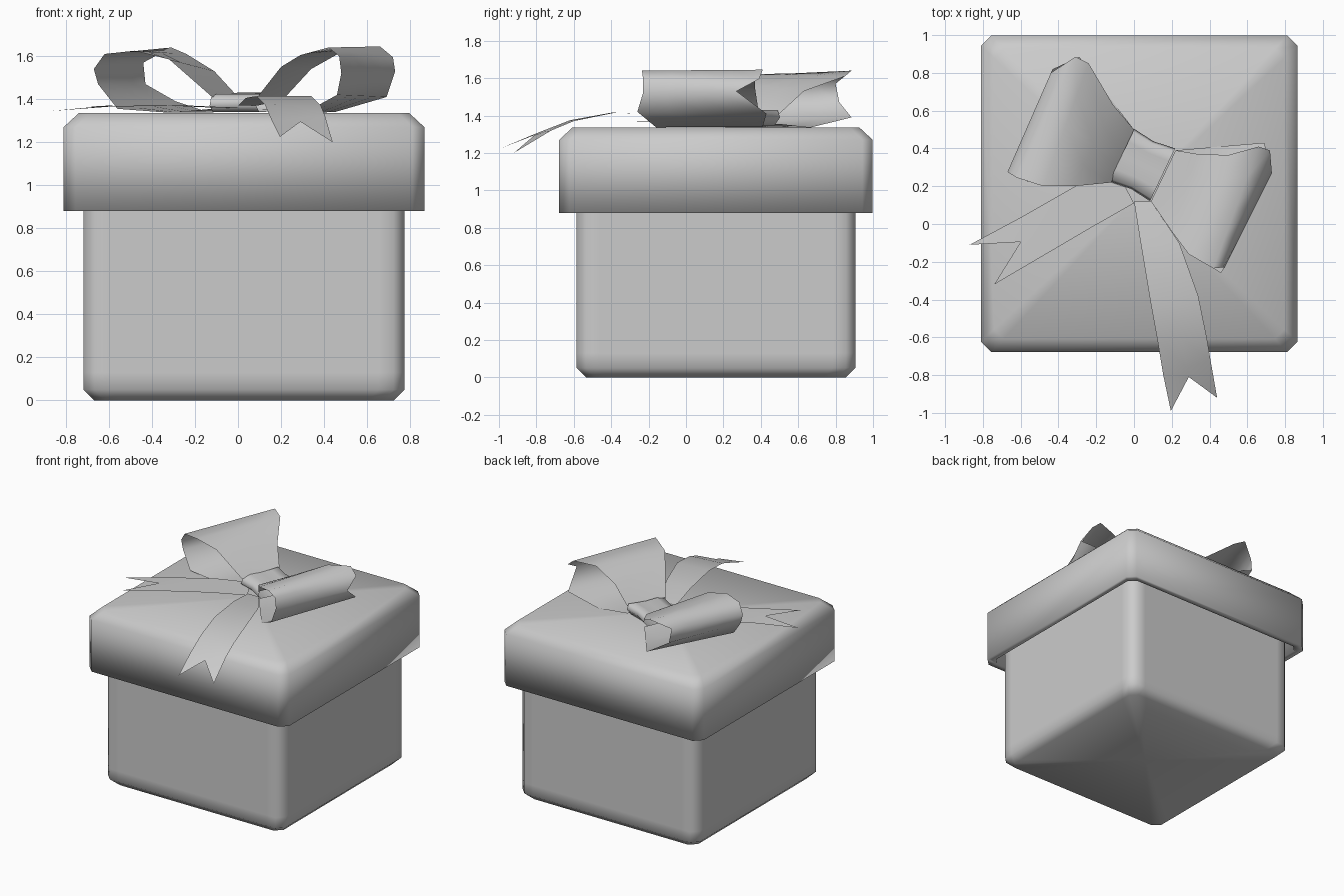
import bpy, bmesh
from mathutils import Vector

if "Cube" in bpy.data.objects:
    bpy.data.objects.remove(bpy.data.objects["Cube"])

grey = bpy.data.materials.new("plain_grey")
grey.diffuse_color = (0.6, 0.6, 0.6, 1)
grey.use_nodes = True
grey.node_tree.nodes["Principled BSDF"].inputs["Base Color"].default_value = grey.diffuse_color


def finish(name, bm):
    me = bpy.data.meshes.new(name)
    bm.to_mesh(me)
    bm.free()
    me.materials.append(grey)
    for p in me.polygons:
        p.use_smooth = True
    ob = bpy.data.objects.new(name, me)
    bpy.context.collection.objects.link(ob)
    return ob


def square_ring(bm, cx, cy, h, cut, z, inset):
    """Square outline with cut corners; optional support points on each side."""
    e = h - cut
    side = [(-e, -h), (e, -h)]
    if inset:
        side = [(-e, -h), (-e + inset, -h), (e - inset, -h), (e, -h)]
    pts = []
    for _ in range(4):
        pts += side
        side = [(-y, x) for x, y in side]
    return [bm.verts.new((cx + x, cy + y, z)) for x, y in pts]


def stack(name, cx, cy, levels, inset=0):
    """Loft rings (half width, corner cut, height), closed by fans at both ends."""
    bm = bmesh.new()
    rings = [square_ring(bm, cx, cy, h, c, z, inset) for h, c, z in levels]
    n = len(rings[0])
    for a, b in zip(rings, rings[1:]):
        for i in range(n):
            j = (i + 1) % n
            bm.faces.new((a[i], a[j], b[j], b[i]))
    for ring, z, flip in ((rings[0], levels[0][2], True), (rings[-1], levels[-1][2], False)):
        mid = bm.verts.new((cx, cy, z))
        for i in range(n):
            f = (ring[i], ring[(i + 1) % n], mid)
            bm.faces.new(f[::-1] if flip else f)
    return finish(name, bm)


def ribbon(name, edge_a, edge_b, across=4, closed=False):
    """Strip spanned between two edge paths."""
    bm = bmesh.new()
    rows = [[bm.verts.new(Vector(a).lerp(Vector(b), k / across)) for k in range(across + 1)]
            for a, b in zip(edge_a, edge_b)]
    pairs = list(zip(rows, rows[1:]))
    if closed:
        pairs.append((rows[-1], rows[0]))
    for r, s in pairs:
        for k in range(across):
            bm.faces.new((r[k], r[k + 1], s[k + 1], s[k]))
    return finish(name, bm)


def tail(name, left, right, notch):
    """Flat ribbon end with a swallow-tail notch; the last pair are the tips."""
    bm = bmesh.new()
    rows = []
    for i, (a, b) in enumerate(zip(left, right)):
        m = notch if i == len(left) - 1 else (Vector(a) + Vector(b)) / 2
        rows.append([bm.verts.new(p) for p in (a, m, b)])
    for r, s in zip(rows, rows[1:]):
        for k in range(2):
            bm.faces.new((r[k], s[k], s[k + 1], r[k + 1]))
    return finish(name, bm)


# Box body with bevelled base
stack("box", 0.028, 0.16, [(0.695, 0.05, 0), (0.745, 0.05, 0.05), (0.745, 0.05, 0.13),
                           (0.745, 0.05, 0.9), (0.745, 0.05, 0.98)], 0.07)

# Lid with hollow underside and bevelled top
stack("lid", 0.028, 0.16, [(0.79, 0.05, 0.97), (0.79, 0.05, 0.88), (0.838, 0.055, 0.88),
                           (0.838, 0.055, 1.27), (0.768, 0.05, 1.335)])

# Bow loops: front edge and back edge, from the knot over the top and back underneath
ribbon("left_bow_loop",
       [(-.12, .22, 1.41), (-.32, .2, 1.585), (-.48, .2, 1.625), (-.62, .245, 1.61),
        (-.67, .275, 1.54), (-.65, .27, 1.47), (-.56, .225, 1.355), (-.32, .21, 1.337), (-.12, .22, 1.355)],
       [(0, .5, 1.41), (-.11, .63, 1.53), (-.24, .85, 1.61), (-.31, .885, 1.64),
        (-.44, .80, 1.57), (-.43, .82, 1.47), (-.29, .885, 1.39), (-.13, .67, 1.337), (0, .5, 1.355)])
ribbon("right_bow_loop",
       [(.09, .12, 1.41), (.2, -.04, 1.55), (.29, -.16, 1.605), (.42, -.235, 1.64),
        (.47, -.23, 1.60), (.48, -.23, 1.52), (.46, -.26, 1.42), (.31, -.16, 1.337), (.09, .12, 1.355)],
       [(.22, .39, 1.41), (.34, .37, 1.54), (.5, .365, 1.63), (.66, .41, 1.645),
        (.72, .39, 1.595), (.73, .27, 1.53), (.69, .43, 1.41), (.45, .41, 1.34), (.22, .39, 1.355)])

# Knot band wrapped around the bow centre, pinched in the middle
axis, wrap, centre = Vector((.9, -.43, 0)), Vector((.43, .9, 0)), Vector((.043, .312, 0))
profile = [(-.155, 1.37), (-.14, 1.41), (-.08, 1.425), (0, 1.42), (.08, 1.425), (.14, 1.43),
           (.155, 1.39), (.12, 1.345), (-.12, 1.34)]
rows = [[centre + axis * u + wrap * (w * s) + Vector((0, 0, z)) for w, z in profile]
        for u, s in ((-.12, 1), (0, .9), (.12, 1))]
knot_bm = bmesh.new()
vs = [[knot_bm.verts.new(p) for p in r] for r in rows]
for a, b in zip(vs, vs[1:]):
    for i in range(len(profile)):
        j = (i + 1) % len(profile)
        knot_bm.faces.new((a[i], b[i], b[j], a[j]))
finish("bow_knot", knot_bm)

# Ribbon tails
tail("front_ribbon_tail",
     [(0, .12, 1.37), (.035, -.1, 1.405), (.085, -.4, 1.415), (.125, -.62, 1.375), (.155, -.8, 1.305), (.195, -.99, 1.225)],
     [(.09, .12, 1.37), (.24, -.1, 1.405), (.34, -.38, 1.415), (.385, -.6, 1.37), (.405, -.72, 1.32), (.44, -.92, 1.20)],
     (.29, -.81, 1.295))
tail("left_ribbon_tail",
     [(-.1, .3, 1.36), (-.32, .195, 1.37), (-.6, .035, 1.365), (-.87, -.11, 1.345)],
     [(0, .11, 1.36), (-.22, -.015, 1.37), (-.45, -.15, 1.37), (-.74, -.32, 1.365)],
     (-.6, -.095, 1.37))
